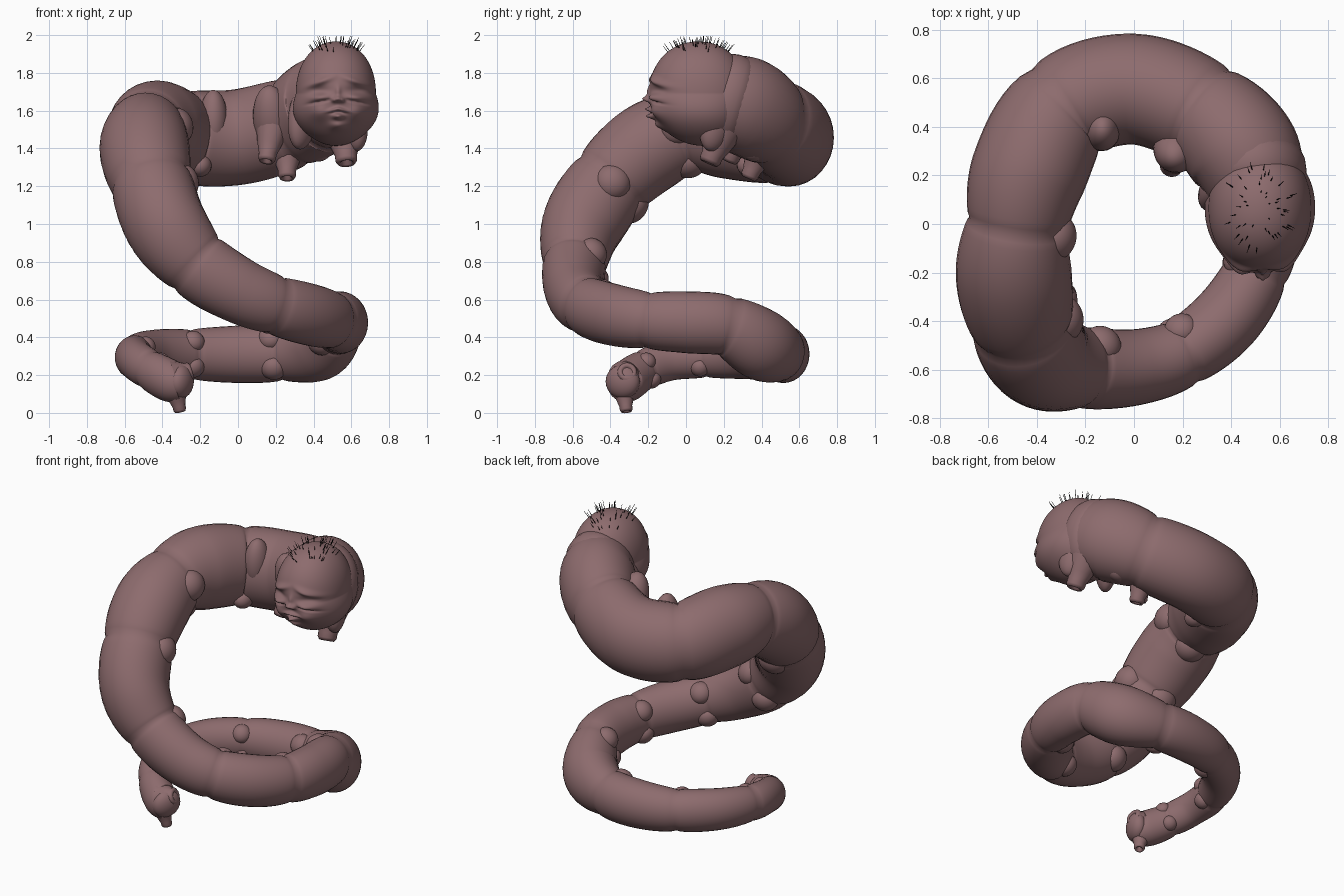
import bpy, bmesh, math, random
from mathutils import Vector, Matrix

cube = bpy.data.objects.get("Cube")
if cube:
    bpy.data.objects.remove(cube, do_unlink=True)


def material(name, colour):
    m = bpy.data.materials.new(name)
    m.use_nodes = True
    m.diffuse_color = (*colour, 1)
    bsdf = m.node_tree.nodes["Principled BSDF"]
    bsdf.inputs["Base Color"].default_value = (*colour, 1)
    bsdf.inputs["Roughness"].default_value = 0.7
    return m


skin = material("dusky pink skin", (0.268, 0.149, 0.155))
dark = material("black hair", (0, 0, 0))


def finish(bm, name, mat=skin):
    bmesh.ops.remove_doubles(bm, verts=bm.verts, dist=0.0002)
    bmesh.ops.recalc_face_normals(bm, faces=bm.faces)
    for f in bm.faces:
        f.smooth = True
    mesh = bpy.data.meshes.new(name)
    bm.to_mesh(mesh)
    bm.free()
    mesh.materials.append(mat)
    ob = bpy.data.objects.new(name, mesh)
    bpy.context.scene.collection.objects.link(ob)


def aim(loc, direction):
    return Matrix.Translation(loc) @ Vector(direction).to_track_quat("Z", "Y").to_matrix().to_4x4()


def blob(name, loc, size, direction=(0, 0, 1)):
    """Ellipsoid whose local z follows the direction."""
    bm = bmesh.new()
    bmesh.ops.create_uvsphere(bm, u_segments=24, v_segments=16, radius=1,
                              matrix=aim(loc, direction) @ Matrix.Diagonal((*size, 1)))
    finish(bm, name)


def skin_rings(bm, rings):
    for a, b in zip(rings, rings[1:]):
        n = len(a)
        for i in range(n):
            bm.faces.new((a[i], a[(i + 1) % n], b[(i + 1) % n], b[i]))


def stub(name, start, end, r):
    """Short leg with a hollow sucker tip."""
    start, end = Vector(start), Vector(end)
    h = (end - start).length
    mat = aim(start, end - start)
    bm = bmesh.new()
    rings = []
    for k, t in ((1.7, 0), (1.25, .5), (.95, .75), (.95, .9), (.75, 1), (.5, .97), (.3, .75), (.01, .7)):
        rings.append([bm.verts.new(mat @ Vector((r * k * math.cos(a), r * k * math.sin(a), h * t)))
                      for a in (math.tau * i / 16 for i in range(16))])
    skin_rings(bm, rings)
    finish(bm, name)


# Coiled centre line from neck to tail: x, y, z, radius
path = [(.50, .15, 1.65, .23), (.445, .30, 1.63, .255), (.29, .45, 1.54, .255), (.0, .555, 1.46, .248),
        (-.29, .47, 1.46, .26), (-.43, .22, 1.50, .255), (-.48, .0, 1.49, .232), (-.495, -.2, 1.40, .235),
        (-.46, -.40, 1.22, .23), (-.38, -.55, .99, .217), (-.22, -.59, .79, .195), (0, -.59, .65, .17),
        (.20, -.53, .57, .165), (.38, -.39, .52, .16), (.50, -.2, .49, .158), (.54, 0, .48, .16),
        (.52, .22, .46, .17), (.425, .40, .36, .186), (.22, .50, .32, .162), (-.02, .51, .31, .148),
        (-.25, .45, .31, .14), (-.44, .30, .31, .128), (-.54, .10, .30, .12), (-.54, -.08, .28, .106),
        (-.47, -.22, .23, .11), (-.36, -.31, .17, .11), (-.30, -.335, .165, .1)]
points = [Vector(p) for p in path]


def sample(t):
    """Smooth position, radius and frame along the centre line."""
    i = min(int(t), len(points) - 2)
    f = t - i
    p0, p1, p2, p3 = [points[min(max(i + k, 0), len(points) - 1)] for k in (-1, 0, 1, 2)]
    a, b, c = p2 - p0, 2 * p0 - 5 * p1 + 4 * p2 - p3, 3 * p1 - p0 - 3 * p2 + p3
    p = p1 + (a * f + b * f * f + c * f ** 3) / 2
    tangent = (a + 2 * b * f + 3 * c * f * f).to_3d().normalized()
    out = tangent.cross(Vector((0, 0, 1))).normalized()
    return p.to_3d(), p.w, out, out.cross(tangent), tangent


# Body: swept tube, slightly flattened, with a crease at every second point
bm = bmesh.new()
rings = []
last = len(points) - 1
for s in range(last * 10 + 1):
    t = s / 10
    pos, r, out, up, _ = sample(t)
    r *= .895 + .125 * abs(math.sin(math.pi * t / 2)) ** .5
    wide = r * (.9 + .1 * math.exp(-((t - 7.5) / 2) ** 2))
    rings.append([bm.verts.new(pos + wide * math.cos(a) * out + r * math.sin(a) * up)
                  for a in (math.tau * i / 32 for i in range(32))])
skin_rings(bm, rings)
bm.faces.new(rings[0])
bm.faces.new(rings[-1])
finish(bm, "body")
pos, r, out, up, tangent = sample(last)
blob("tail_tip", pos, (r * .95, r * .9, r * .6), tangent)

# Paired soft legs along the inner side of the coil
for k in range(6, last - 1, 2):
    pos, r, out, up, tangent = sample(k + .1)
    roll = -.55 if k < 9 else 0
    for side, label in ((1, "upper"), (-1, "lower")):
        angle = roll + side * .75
        d = -out * math.cos(angle) + up * math.sin(angle)
        blob(f"{label}_leg_{k // 2}", pos + d * r * .72, (r * .43, r * .43, r * .37), d)

# Front legs hanging under the neck
blob("right_arm", (.18, .32, 1.55), (.1, .1, .19), (-.1, -.3, 1))
stub("right_front_leg", (.18, .30, 1.50), (.15, .23, 1.33), .05)
stub("right_second_leg", (.26, .40, 1.40), (.26, .33, 1.24), .05)
stub("left_front_leg", (.56, .20, 1.50), (.575, .12, 1.32), .062)
blob("left_second_leg", (.42, .36, 1.40), (.08, .07, .07))
blob("inner_back_leg", (-.13, .39, 1.55), (.075, .09, .16))
blob("lower_back_leg", (-.20, .34, 1.31), (.06, .07, .06))

# Tail claspers
stub("side_clasper", (-.34, -.32, .19), (-.245, -.31, .22), .055)
stub("lower_clasper", (-.335, -.33, .13), (-.305, -.315, .005), .036)

# Neck fold behind the head, leaning forward below, with drooping side lobes
bm = bmesh.new()
tilt = Matrix.Translation((.495, .22, 1.65)) @ Matrix.Rotation(math.radians(-16), 4, "X")
rings = []
for i in range(41):
    a = math.tau * i / 40
    rad = Vector((math.cos(a), 0, math.sin(a)))
    mid = Vector((.155 * rad.x, 0, .195 * rad.z))
    rings.append([bm.verts.new(tilt @ (mid + .06 * math.cos(b) * rad + Vector((0, .1 * math.sin(b), 0))))
                  for b in (math.tau * j / 14 for j in range(14))])
skin_rings(bm, rings)
finish(bm, "neck_fold")
blob("left_neck_lobe", (.61, .16, 1.53), (.07, .09, .15), (-.15, .25, 1))
blob("right_neck_lobe", (.345, .15, 1.57), (.07, .1, .18), (.15, .25, 1))

# Head: rounded egg with a sculpted sleeping face
centre, radii, mid_x = Vector((.518, .065, 1.69)), Vector((.212, .26, .276)), .53


def head_point(n):
    """Point of the rounded head in the direction n."""
    k = sum(abs(c) ** 2.1 for c in n) ** (-1 / 2.1)
    p = centre + n * k * radii
    low = min(1, max(0, centre.z - p.z) / radii.z)
    p.x += (p.x - centre.x) * .14 * math.sin(math.pi * low)
    p.y += .03 * low ** 2
    return p


# Bumps: distance from the middle, height, width, tallness, slope, depth
features = [
    (.10, 1.70, .055, .03, 0, -.022),      # eye socket
    (.10, 1.672, .05, .022, -.1, .036),    # eyelid
    (.10, 1.646, .05, .006, -.2, -.024),   # lid line
    (.10, 1.752, .065, .018, -.35, .022),  # brow
    (.10, 1.59, .05, .045, 0, .024),       # cheek
    (0, 1.70, .014, .03, 0, .014),         # nose bridge
    (0, 1.662, .02, .015, 0, .038),        # nose tip
    (.024, 1.656, .011, .011, 0, .022),    # nostril
    (0, 1.61, .045, .010, -.25, .036),     # upper lip
    (0, 1.591, .04, .004, -.1, -.015),     # mouth line
    (0, 1.57, .026, .015, 0, .046),        # lower lip
    (0, 1.52, .04, .024, 0, .026)]         # chin
bm = bmesh.new()
bmesh.ops.create_uvsphere(bm, u_segments=180, v_segments=130, radius=1)
for v in bm.verts:
    front = v.co.y < -.2
    v.co = head_point(v.co.normalized())
    if front:
        dx = abs(v.co.x - mid_x)
        v.co.y -= sum(depth * math.exp(-((dx - x) / w) ** 2 - ((v.co.z - z - slope * (dx - x)) / h) ** 2)
                      for x, z, w, h, slope, depth in features)
finish(bm, "head")

# Sparse bristles on the crown
random.seed(4)
bm = bmesh.new()
for i in range(48):
    a, d = random.uniform(0, math.tau), .8 * math.sqrt(random.random())
    n = Vector((d * math.cos(a), d * math.sin(a), 1)).normalized()
    root = head_point(n)
    h = min(random.uniform(.04, .06), (1.998 - root.z) / n.z)
    bmesh.ops.create_cone(bm, segments=3, radius1=.0025, radius2=.001, depth=h,
                          matrix=aim(root + n * h * .45, n))
finish(bm, "crown_hair", dark)
